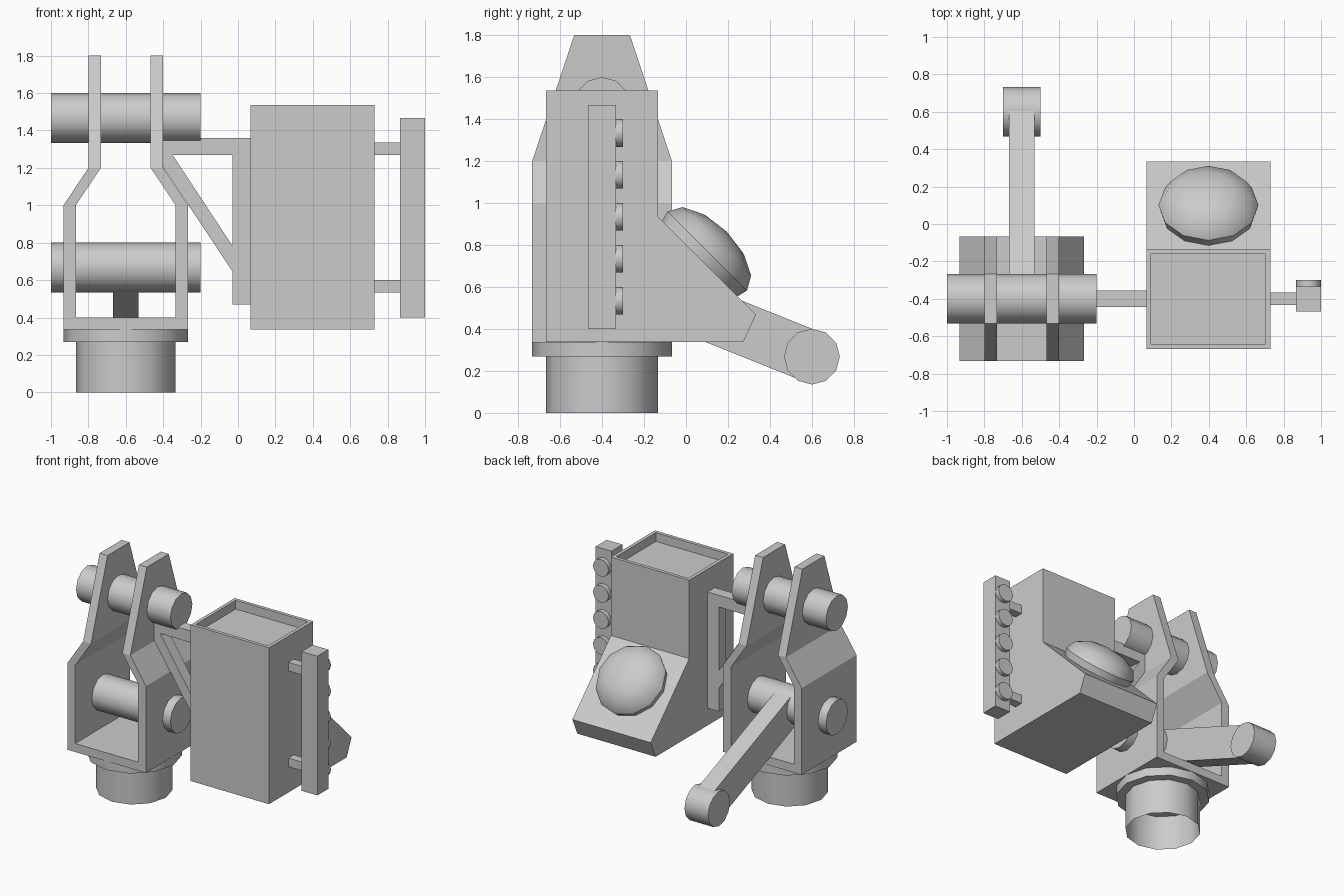
import bpy, bmesh, math
from mathutils import Matrix, Vector

if "Cube" in bpy.data.objects:
    bpy.data.objects.remove(bpy.data.objects["Cube"])


def finish(name, bm, smooth=False):
    bmesh.ops.recalc_face_normals(bm, faces=bm.faces)
    mesh = bpy.data.meshes.new(name)
    bm.to_mesh(mesh)
    bm.free()
    ob = bpy.data.objects.new(name, mesh)
    bpy.context.collection.objects.link(ob)
    if smooth:
        bpy.ops.object.select_all(action='DESELECT')
        ob.select_set(True)
        bpy.context.view_layer.objects.active = ob
        bpy.ops.object.shade_smooth_by_angle(angle=math.radians(38))
    return ob


def box(name, x0, x1, y0, y1, z0, z1):
    bm = bmesh.new()
    bmesh.ops.create_cube(bm, size=1)
    bmesh.ops.scale(bm, vec=(x1 - x0, y1 - y0, z1 - z0), verts=bm.verts)
    bmesh.ops.translate(bm, vec=((x0 + x1) / 2, (y0 + y1) / 2, (z0 + z1) / 2), verts=bm.verts)
    return finish(name, bm)


def cylinder(name, a, b, r, caps=True):
    a, b = Vector(a), Vector(b)
    rot = (b - a).to_track_quat('Z', 'Y').to_matrix().to_4x4()
    bm = bmesh.new()
    bmesh.ops.create_cone(bm, cap_ends=caps, segments=12, radius1=r, radius2=r,
                          depth=(b - a).length,
                          matrix=Matrix.Translation((a + b) / 2) @ rot)
    return finish(name, bm, True)


def prism(pts, axis, lo, hi):
    """Extrude a flat outline along x (points are y,z) or y (points are x,z)."""
    bm = bmesh.new()
    place = (lambda p, t: (t, p[0], p[1])) if axis == 'x' else (lambda p, t: (p[0], t, p[1]))
    va = [bm.verts.new(place(p, lo)) for p in pts]
    vb = [bm.verts.new(place(p, hi)) for p in pts]
    bm.faces.new(va)
    bm.faces.new(vb)
    for i in range(len(pts)):
        j = (i + 1) % len(pts)
        bm.faces.new((va[i], va[j], vb[j], vb[i]))
    return bm


# Swivel stem (open below) and flange
CX, CY = -0.6, -0.4
cylinder("swivel_stem", (CX, CY, 0), (CX, CY, 0.27), 0.267, caps=False)
cylinder("swivel_flange", (CX, CY, 0.268), (CX, CY, 0.337), 0.333)

# Fork: a bent U strip whose plates taper above z = 1.2
outer = [(-0.2, 1.8), (-0.2, 1.2), (-0.333, 1.0), (-0.333, 0.335)]
inner = [(-0.133, 1.8), (-0.133, 1.2), (-0.267, 1.0), (-0.267, 0.4)]
outer += [(-x, z) for x, z in reversed(outer)]
inner += [(-x, z) for x, z in reversed(inner)]
bm = bmesh.new()
sections = []
for o, i in zip(outer, inner):
    ring = []
    for (x, z), s in ((o, -1), (i, -1), (i, 1), (o, 1)):
        half = 0.333 - max(0, z - 1.2) / 3
        ring.append(bm.verts.new((CX + x, CY + s * half, z)))
    sections.append(ring)
for a, b in zip(sections, sections[1:]):
    for k in range(4):
        m = (k + 1) % 4
        bm.faces.new((a[k], a[m], b[m], b[k]))
bm.faces.new(sections[0])
bm.faces.new(sections[-1])
finish("fork", bm)

# Cross pins
for name, z in (("upper_pin", 1.467), ("lower_pin", 0.668)):
    cylinder(name, (-1, CY, z), (-0.2, CY, z), 0.133)

# Lever arm with its roller
ny, nz = 0.046, 0.115
a, b = (CY, 0.668), (0.6, 0.268)
finish("lever_arm", prism([(a[0] + ny, a[1] + nz), (b[0] + ny, b[1] + nz),
                           (b[0] - ny, b[1] - nz), (a[0] - ny, a[1] - nz)],
                          'x', -0.667, -0.533))
cylinder("lever_roller", (-0.7, 0.6, 0.268), (-0.5, 0.6, 0.268), 0.133)

# Housing with sloped back and recessed top
bm = prism([(-0.667, 0.337), (0.273, 0.337), (0.333, 0.468), (-0.133, 0.934),
            (-0.133, 1.535), (-0.667, 1.535)], 'x', 0.066, 0.73)
bmesh.ops.recalc_face_normals(bm, faces=bm.faces)
top = max(bm.faces, key=lambda f: f.calc_center_median().z)
bmesh.ops.inset_region(bm, faces=[top], thickness=0.037)
hole = bmesh.ops.extrude_discrete_faces(bm, faces=[top])["faces"][0]
bmesh.ops.translate(bm, vec=(0, 0, -0.067), verts=hole.verts)
finish("housing", bm)

# Domed lens on the slope
bm = bmesh.new()
prev = None
rings = [(0.25, -0.02), (0.267, 0.05), (0.231, 0.115), (0.133, 0.163)]
for r, h in rings:
    ring = [bm.verts.new((r * math.cos(k * math.pi / 6), r * math.sin(k * math.pi / 6), h))
            for k in range(12)]
    for k in range(12):
        m = (k + 1) % 12
        if prev:
            bm.faces.new((prev[k], prev[m], ring[m], ring[k]))
    if prev is None:
        bm.faces.new(ring)
    prev = ring
apex = bm.verts.new((0, 0, 0.181))
for k in range(12):
    bm.faces.new((prev[k], prev[(k + 1) % 12], apex))
bm.transform(Matrix.Translation((0.398, 0.066, 0.736)) @ Matrix.Rotation(-math.pi / 4, 4, 'X'))
finish("lens_dome", bm, True)

# Frame joining fork and housing
Y0, Y1 = -0.443, -0.355
box("frame_post", -0.03, 0.067, Y0, Y1, 0.47, 1.36)
box("frame_top_bar", -0.41, -0.03, Y0, Y1, 1.27, 1.36)
finish("frame_brace", prism([(-0.4, 1.205), (-0.03, 0.647), (-0.03, 0.784), (-0.35, 1.27),
                             (-0.4, 1.27)], 'y', Y0, Y1))

# Lamp bar, its struts and lamps
box("lamp_bar", 0.866, 1.0, -0.467, -0.334, 0.4, 1.467)
for name, z in (("upper_strut", 1.302), ("lower_strut", 0.568)):
    box(name, 0.73, 0.867, -0.433, -0.367, z - 0.033, z + 0.033)
for i in range(5):
    z = 0.534 + 0.2 * i
    cylinder(f"lamp_{i + 1}", (0.933, -0.34, z), (0.933, -0.3, z), 0.066)
